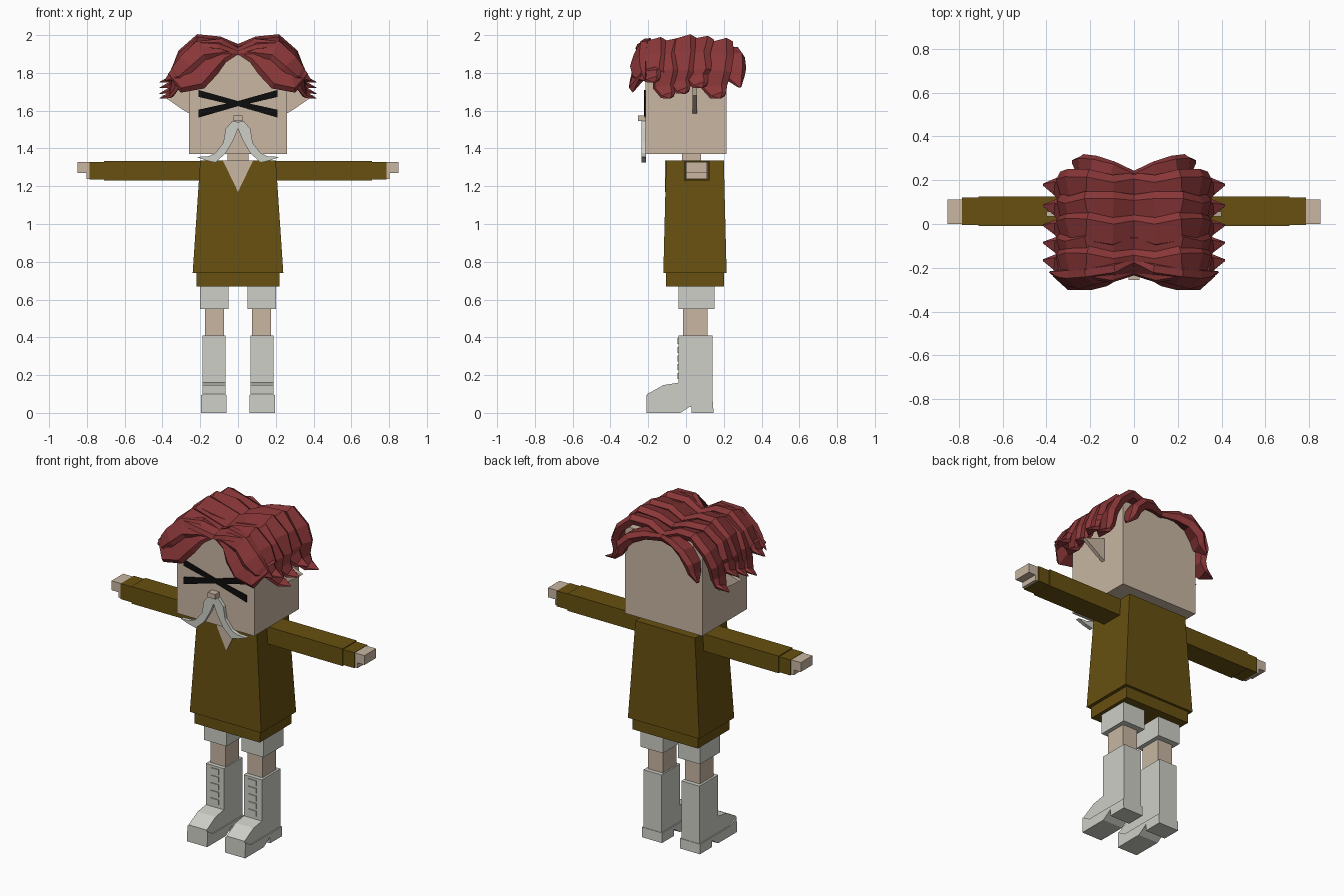
import bpy, bmesh, math
from mathutils import Vector

old = bpy.data.objects.get("Cube")
if old:
    bpy.data.objects.remove(old)


def material(name, rgb):
    m = bpy.data.materials.new(name)
    m.use_nodes = True
    m.diffuse_color = (*rgb, 1)
    bsdf = m.node_tree.nodes["Principled BSDF"]
    bsdf.inputs["Base Color"].default_value = (*rgb, 1)
    bsdf.inputs["Roughness"].default_value = 0.8
    return m


SKIN = material("skin", (0.58, 0.47, 0.36))
BROWN = material("brown cloth", (0.135, 0.08, 0.005))
WHITE = material("off white", (0.62, 0.62, 0.57))
HAIR = material("red hair", (0.25, 0.037, 0.039))
BLACK = material("black", (0.004, 0.004, 0.004))


def finish(name, bm, mat, mirror=False):
    bmesh.ops.recalc_face_normals(bm, faces=bm.faces)
    mesh = bpy.data.meshes.new(name)
    bm.to_mesh(mesh)
    bm.free()
    mesh.materials.append(mat)
    ob = bpy.data.objects.new(name, mesh)
    bpy.context.collection.objects.link(ob)
    if mirror:
        ob.modifiers.new("Mirror", "MIRROR")
    return ob


def loft(bm, rings):
    """Join rings of points into a closed solid."""
    rings = [[bm.verts.new(p) for p in r] for r in rings]
    n = len(rings[0])
    for a, b in zip(rings, rings[1:]):
        for i in range(n):
            j = (i + 1) % n
            bm.faces.new((a[i], a[j], b[j], b[i]))
    bm.faces.new(rings[0])
    bm.faces.new(rings[-1])


def rect(x, y, z):
    return [(x[0], y[0], z), (x[1], y[0], z), (x[1], y[1], z), (x[0], y[1], z)]


def block(name, x, y, z, mat, mirror=False):
    bm = bmesh.new()
    loft(bm, [rect(x, y, z[0]), rect(x, y, z[1])])
    return finish(name, bm, mat, mirror)


def front_plate(name, outline, y, mat, mirror=False):
    """Outline in x, z, given depth in y."""
    bm = bmesh.new()
    loft(bm, [[(a, d, b) for a, b in outline] for d in y])
    return finish(name, bm, mat, mirror)


def side_prism(name, outline, x, mat):
    """Outline in y, z, given width in x, one on each side."""
    bm = bmesh.new()
    loft(bm, [[(w, a, b) for a, b in outline] for w in x])
    return finish(name, bm, mat, True)


# Head, neck and ears
block("head", (-.26, .26), (-.215, .215), (1.37, 1.9), SKIN)
block("neck", (-.055, .055), (-.02, .08), (1.32, 1.38), SKIN)
front_plate("ear", [(.25, 1.58), (.3, 1.61), (.4, 1.68), (.34, 1.7), (.25, 1.73)],
            (.035, .058), SKIN, True)
block("nose", (-.025, .025), (-.255, -.21), (1.545, 1.575), SKIN)

# Crossed eyes
for name, s in (("eye_bar_rising", 1), ("eye_bar_falling", -1)):
    front_plate(name, [(-.21 * s, 1.563), (-.21 * s, 1.605), (0, 1.651),
                       (.21 * s, 1.71), (.21 * s, 1.673), (0, 1.624)],
                (-.222 - .001 * s, -.214), BLACK)

# Moustache, drooping to outward tips
front_plate("moustache", [(0, 1.54), (.03, 1.545), (.065, 1.505), (.078, 1.43),
                          (.12, 1.375), (.16, 1.358), (.22, 1.355), (.17, 1.337),
                          (.12, 1.325), (.065, 1.375), (.022, 1.45), (0, 1.505)],
            (-.235, -.212), WHITE, True)

# Tunic, hem and open collar
bm = bmesh.new()
loft(bm, [rect((-.24, .24), (-.12, .215), .74), rect((-.2, .2), (-.105, .2), 1.335)])
finish("tunic", bm, BROWN)
block("hem", (-.22, .22), (-.105, .2), (.67, .75), BROWN)
front_plate("open_collar", [(-.08, 1.336), (.08, 1.336), (0, 1.17)], (-.112, -.1), SKIN)

# Arms and hands
block("sleeve", (.15, .71), (-.01, .125), (1.23, 1.334), BROWN, True)
block("cuff", (.7, .785), (-.005, .12), (1.235, 1.329), BROWN, True)
block("hand", (.76, .85), (0, .112), (1.27, 1.327), SKIN, True)
block("thumb", (.76, .803), (0, .112), (1.238, 1.272), SKIN, True)

# Legs
block("short_leg", (.05, .2), (-.04, .15), (.55, .69), WHITE, True)
block("leg", (.075, .175), (-.015, .115), (.38, .57), SKIN, True)

# Boots with soles and laces
side_prism("boot", [(-.205, .03), (-.205, .1), (-.12, .147), (-.04, .16), (-.04, .41),
                    (.14, .41), (.14, .03)], (.067, .188), WHITE)
side_prism("sole", [(-.21, 0), (-.208, .095), (-.15, .06), (.143, .06), (.145, 0),
                    (.03, 0), (.03, .04), (-.03, 0)], (.06, .195), WHITE)
for i in range(5):
    z = .18 + i * .046
    block(f"lace_{i + 1}", (.1, .153), (-.046, -.035), (z, z + .032), WHITE, True)

# Cross-section of a lock: overlapping shingle with a raised rear ridge
SECTION = [(-1, -.5), (-.85, .25), (.55, 1), (1, .4), (.8, -.6)]


def lock(name, path, width, thick, taper, lean=0):
    """Sweep the section along a path, shrinking to a pointed tip."""
    pts = [Vector(p) for p in path]
    rings = []
    for i, p in enumerate(pts):
        t = (pts[min(i + 1, len(pts) - 1)] - pts[max(i - 1, 0)]).normalized()
        side = Vector((0, math.cos(lean), math.sin(lean)))
        side = (side - t * side.dot(t)).normalized()
        up = t.cross(side)
        if i == 0:
            side, up = Vector((0, 1, 0)), Vector((0, 0, 1))
        k = taper[min(i, len(taper) - 1)]
        rings.append([p + side * a * width * k + up * -b * thick * k * -1
                      for a, b in SECTION])
    bm = bmesh.new()
    loft(bm, rings)
    finish(name, bm, HAIR, True)


# Side locks: y, height of the crown, height of the tip, half width
LOCKS = [(-.185, 1.955, 1.75, .075), (-.105, 1.95, 1.665, .07), (-.025, 1.97, 1.69, .07),
         (.065, 1.965, 1.72, .075), (.16, 1.95, 1.665, .08)]
for n, (y, top, tip, w) in enumerate(LOCKS):
    v = .012 * (-1) ** n
    lock(f"side_lock_{n + 1}",
         [(0, y + .01, top - .045), (.1, y - v, top - .01), (.21, y + .01, top),
          (.285, y + v, top - .07), (.32, y, 1.81), (.325, y - .01, tip + .06),
          (.355, y + .01, tip + .015), (.415, y + .02, tip)],
         w, .035, (.8, .95, 1, 1, 1, .85, .55, .06))

# Front fringe sweeping away from the parting
lock("fringe_upper", [(0, -.195, 1.91), (.09, -.215, 1.935), (.2, -.235, 1.92),
                      (.27, -.25, 1.85), (.32, -.245, 1.8), (.385, -.22, 1.76)],
     .06, .04, (.6, .9, 1, 1, .8, .08), .8)
lock("fringe_lower", [(0, -.205, 1.91), (.09, -.225, 1.895), (.15, -.245, 1.83),
                      (.21, -.262, 1.765), (.29, -.268, 1.745), (.365, -.235, 1.8)],
     .055, .045, (.45, .8, 1, 1, .9, .15), .9)

# Back locks hanging over the rear corners
lock("back_lock", [(0, .21, 1.9), (.1, .235, 1.915), (.18, .255, 1.88),
                   (.23, .262, 1.82), (.245, .265, 1.77), (.28, .285, 1.725)],
     .055, .04, (.6, .9, 1, 1, .8, .15), -.4)
